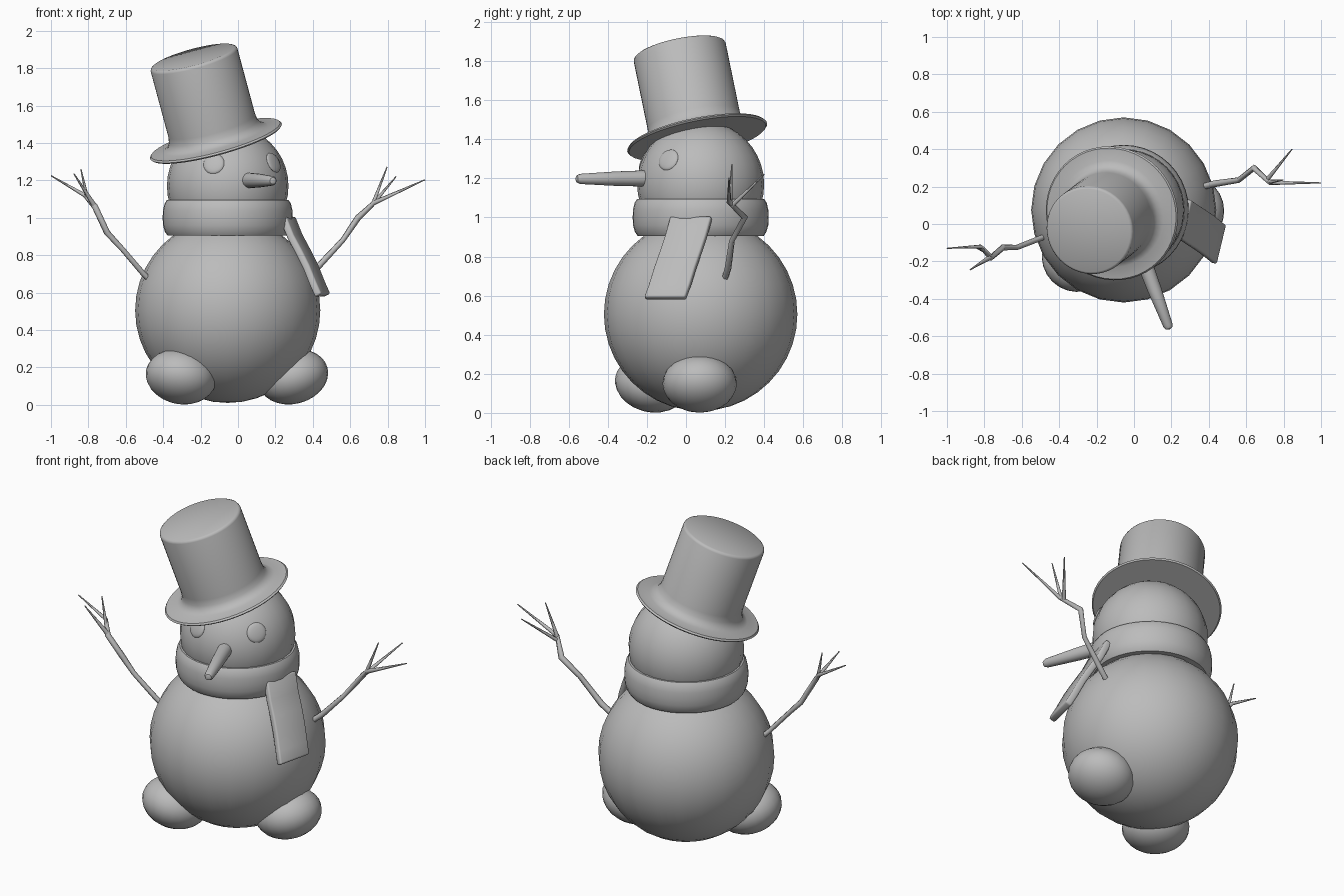
import bpy, bmesh, math
from mathutils import Vector, Matrix

cube = bpy.data.objects.get("Cube")
if cube:
    bpy.data.objects.remove(cube)

grey = bpy.data.materials.new("plain_grey")
grey.use_nodes = True
GREY = (0.5, 0.5, 0.5, 1)
grey.diffuse_color = GREY
grey.node_tree.nodes["Principled BSDF"].inputs["Base Color"].default_value = GREY

AXIS = Vector((-0.055, 0.075, 0))   # vertical axis of body and head


def facing(direction):
    return Vector(direction).to_track_quat('Z', 'Y').to_matrix().to_4x4()


def finish(name, bm, matrix, angle=40):
    bmesh.ops.recalc_face_normals(bm, faces=bm.faces)
    mesh = bpy.data.meshes.new(name)
    bm.to_mesh(mesh)
    bm.free()
    mesh.transform(matrix)
    mesh.materials.append(grey)
    obj = bpy.data.objects.new(name, mesh)
    bpy.context.collection.objects.link(obj)
    mesh.shade_smooth()
    mesh.set_sharp_from_angle(angle=math.radians(angle))
    return obj


def ball(name, center, size, rotation=Matrix(), segments=24, rings=20):
    bm = bmesh.new()
    bmesh.ops.create_uvsphere(bm, u_segments=segments, v_segments=rings, radius=1)
    scale = Matrix.Diagonal((*size, 1))
    return finish(name, bm, Matrix.Translation(center) @ rotation @ scale, 60)


def lathe(name, profile, matrix, steps=40, closed=False):
    bm = bmesh.new()
    verts = [bm.verts.new((r, 0, z)) for r, z in profile]
    pairs = list(zip(verts, verts[1:]))
    if closed:
        pairs.append((verts[-1], verts[0]))
    edges = [bm.edges.new(p) for p in pairs]
    bmesh.ops.spin(bm, geom=verts + edges, cent=(0, 0, 0), axis=(0, 0, 1),
                   angle=2 * math.pi, steps=steps)
    bmesh.ops.remove_doubles(bm, verts=bm.verts, dist=0.0005)
    return finish(name, bm, matrix)


def twig(name, paths):
    # Each path point is x, y, z, radius
    curve = bpy.data.curves.new(name, 'CURVE')
    curve.dimensions = '3D'
    curve.bevel_depth = 1
    curve.bevel_resolution = 1
    curve.use_fill_caps = True
    for path in paths:
        spline = curve.splines.new('POLY')
        spline.points.add(len(path) - 1)
        for point, (x, y, z, r) in zip(spline.points, path):
            point.co = (x, y, z, 1)
            point.radius = r
    curve.materials.append(grey)
    obj = bpy.data.objects.new(name, curve)
    bpy.context.collection.objects.link(obj)


# Body and head
ball("body", AXIS + Vector((0, 0, 0.505)), (0.495,) * 3)
head_center = AXIS + Vector((0, 0, 1.17))
ball("head", head_center, (0.325,) * 3)

# Feet, tilted up at the outer end
for name, center, turn in (("left_foot", (0.295, 0.07, 0.15), 0),
                           ("right_foot", (-0.305, -0.175, 0.15), 225)):
    rotation = (Matrix.Rotation(math.radians(turn), 4, 'Z')
                @ Matrix.Rotation(math.radians(-15), 4, 'Y'))
    ball(name, center, (0.19, 0.19, 0.145), rotation, 24, 14)

# Eyes, flattened against the head
for name, direction in (("left_eye", (0.245, -0.165, 0.125)),
                        ("right_eye", (-0.075, -0.293, 0.12))):
    d = Vector(direction).normalized()
    ball(name, head_center + d * 0.32, (0.057, 0.057, 0.014), facing(d), 24, 10)

# Carrot nose with a rounded tip
start, tip = Vector((0.035, -0.15, 1.2)), Vector((0.19, -0.565, 1.197))
length = (tip - start).length
lathe("nose", [(0, 0), (0.043, 0), (0.037, length * 0.5), (0.026, length - 0.025),
               (0.018, length - 0.007), (0, length)],
      Matrix.Translation(start) @ facing(tip - start), 20)

# Scarf ring
lathe("scarf_ring", [(0.28, 0.905), (0.322, 0.905), (0.336, 0.925), (0.346, 0.96),
                     (0.348, 1.0), (0.346, 1.04), (0.338, 1.075), (0.325, 1.095),
                     (0.28, 1.095)], Matrix.Translation(AXIS), closed=True)

# Hanging scarf end
bm = bmesh.new()
half = Vector((0.025, 0.105, 0))
rows = []
for point in ((0.265, 0.028, 1.0), (0.305, 0, 0.9), (0.348, -0.027, 0.82),
              (0.388, -0.055, 0.74), (0.424, -0.083, 0.65), (0.453, -0.107, 0.585)):
    c = Vector(point)
    rows.append([bm.verts.new(c + half * s) for s in (-1, 0, 1)])
for a, b in zip(rows, rows[1:]):
    for i in range(2):
        bm.faces.new((a[i], b[i], b[i + 1], a[i + 1]))
tail = finish("scarf_tail", bm, Matrix())
solid = tail.modifiers.new("Thickness", 'SOLIDIFY')
solid.thickness = 0.04
solid.offset = 0
bevel = tail.modifiers.new("Soft edges", 'BEVEL')
bevel.width = 0.01
bevel.segments = 2

# Tilted top hat
lathe("top_hat", [(0, -0.008), (0.357, -0.008), (0.365, 0), (0.357, 0.009),
                  (0.29, 0.014), (0.26, 0.028), (0.245, 0.055), (0.24, 0.09),
                  (0.24, 0.458), (0.236, 0.468), (0.226, 0.474), (0, 0.474)],
      Matrix.Translation((-0.118, 0.057, 1.41)) @ facing((-0.255, -0.194, 0.946)), 48)

# Twig arms, each with three fingers
twig("left_arm", [
    [(0.37, 0.2, 0.69, 0.017), (0.43, 0.215, 0.74, 0.018), (0.56, 0.235, 0.88, 0.015),
     (0.642, 0.30, 1.0, 0.018), (0.727, 0.22, 1.08, 0.013), (1.0, 0.22, 1.203, 0.003)],
    [(0.72, 0.225, 1.07, 0.012), (0.797, 0.235, 1.272, 0.003)],
    [(0.71, 0.235, 1.06, 0.012), (0.845, 0.40, 1.22, 0.003)]])
twig("right_arm", [
    [(-0.46, -0.06, 0.655, 0.015), (-0.51, -0.08, 0.705, 0.015),
     (-0.625, -0.125, 0.84, 0.014), (-0.70, -0.125, 0.92, 0.017),
     (-0.765, -0.18, 1.06, 0.017), (-0.82, -0.12, 1.12, 0.011),
     (-1.0, -0.13, 1.225, 0.003)],
    [(-0.765, -0.175, 1.06, 0.014), (-0.877, -0.245, 1.235, 0.003)],
    [(-0.805, -0.14, 1.10, 0.011), (-0.84, -0.13, 1.26, 0.003)]])
